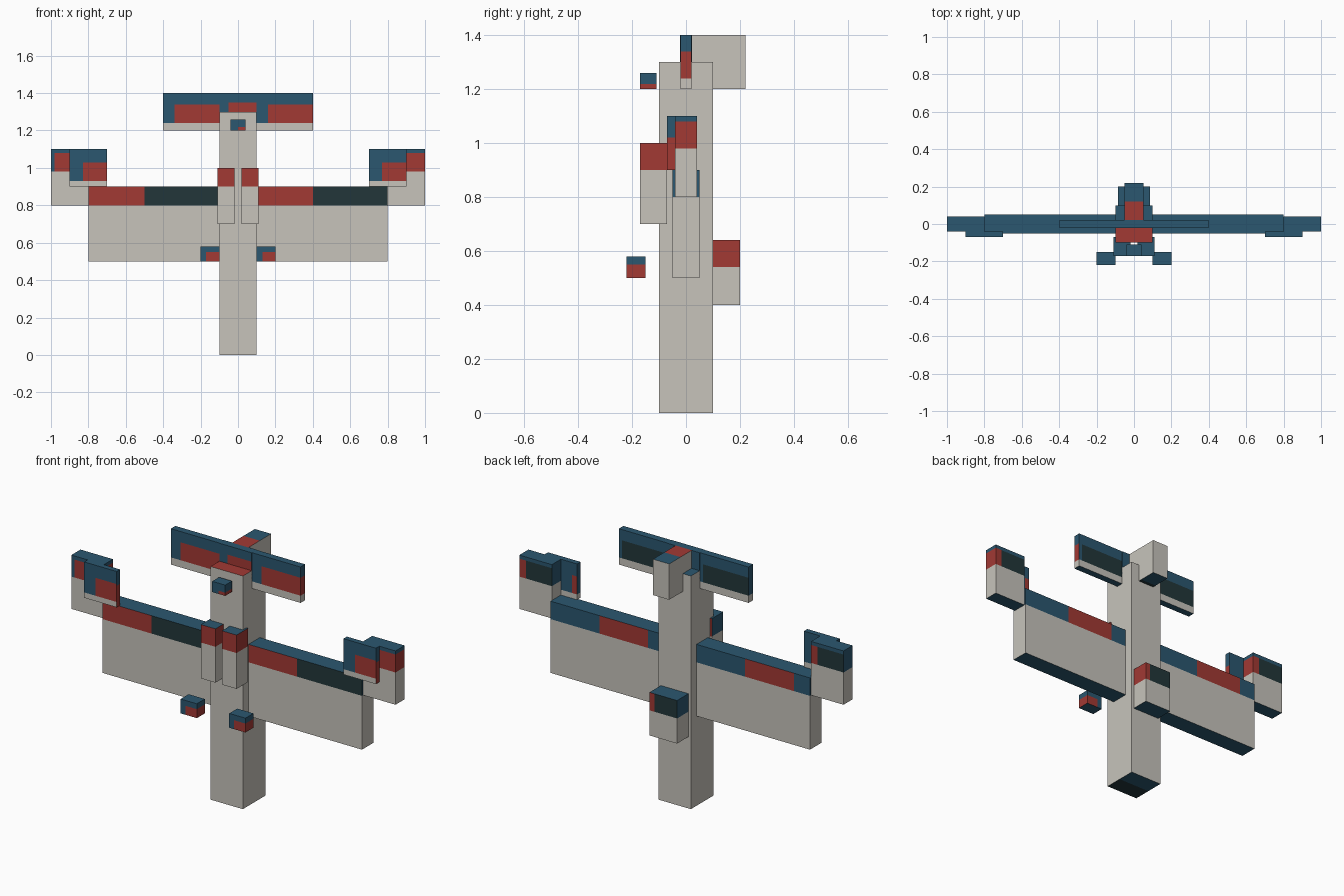
import bpy
import bmesh
from mathutils import Vector

cube = bpy.data.objects.get("Cube")
if cube:
    bpy.data.objects.remove(cube)


def material(name, r, g, b):
    m = bpy.data.materials.new(name)
    m.use_nodes = True
    m.diffuse_color = (r, g, b, 1)
    m.node_tree.nodes["Principled BSDF"].inputs["Base Color"].default_value = (r, g, b, 1)
    return m


MATS = [material("pale grey", 0.57, 0.55, 0.50),
        material("navy blue", 0.024, 0.095, 0.162),
        material("brick red", 0.36, 0.041, 0.034),
        material("dark slate", 0.016, 0.037, 0.042)]
GREY, BLUE, RED, DARK = range(4)
AXES = {"x": 0, "y": 1, "z": 2}


def part(name, corner, size, band=None, patches=()):
    """Box from its low corner. Sides are blue above the band height.
    A patch is (side, colour, u0, u1, v0, v1), measured from the low corner;
    u, v are the two axes of that side in x, y, z order."""
    corner, size = Vector(corner), Vector(size)
    rules = []
    if band is not None:
        rules += [(s, BLUE, 0, 9, band, 9) for s in ("-x", "+x", "-y", "+y")]
    rules += patches

    bm = bmesh.new()
    bmesh.ops.create_cube(bm, size=1)
    for v in bm.verts:
        v.co = Vector((v.co[i] + 0.5) * size[i] for i in range(3))

    # Cut the box along every patch border
    cuts = set()
    for side, _, u0, u1, v0, v1 in rules:
        u, v = [i for i in range(3) if i != AXES[side[1]]]
        cuts |= {(u, u0), (u, u1), (v, v0), (v, v1)}
    for axis, at in sorted(cuts):
        if 0.001 < at < size[axis] - 0.001:
            point, normal = Vector(), Vector()
            point[axis], normal[axis] = at, 1
            bmesh.ops.bisect_plane(bm, geom=bm.verts[:] + bm.edges[:] + bm.faces[:],
                                   plane_co=point, plane_no=normal)

    # Colour the faces by direction and patch
    bm.normal_update()
    for f in bm.faces:
        c = f.calc_center_median()
        k = max(range(3), key=lambda i: abs(f.normal[i]))
        facing = ("+" if f.normal[k] > 0 else "-") + "xyz"[k]
        u, v = [i for i in range(3) if i != k]
        f.material_index = BLUE if k == 2 else GREY
        for side, colour, u0, u1, v0, v1 in rules:
            if side == facing and u0 <= c[u] <= u1 and v0 <= c[v] <= v1:
                f.material_index = colour

    mesh = bpy.data.meshes.new(name)
    bm.to_mesh(mesh)
    bm.free()
    for m in MATS:
        mesh.materials.append(m)
    obj = bpy.data.objects.new(name, mesh)
    obj.location = corner
    bpy.context.collection.objects.link(obj)
    return obj


def pair(name, right_x, left_x, y, z, size, band, patches):
    part("right_" + name, (right_x, y, z), size, band, patches)
    part("left_" + name, (left_x, y, z), size, band, patches)


# Fuselage column
part("fuselage", (-0.1, -0.1, 0), (0.2, 0.2, 1.3), None,
     [("+z", RED, 0, 1, 0, 0.1), ("-z", DARK, 0, 1, 0, 0.1)])

# Main wings
pair("wing", -0.8, 0.1, -0.05, 0.5, (0.7, 0.1, 0.4), 0.3,
     [("-y", RED, 0, 0.3, 0.3, 1), ("-y", DARK, 0.3, 1, 0.3, 1),
      ("+y", RED, 0.1, 0.4, 0.3, 1)])

# Wing tip blocks and the thin plates in front of them
pair("wing_tip", -1.0, 0.8, -0.04, 0.8, (0.2, 0.08, 0.3), 0.18,
     [("-y", RED, 0.02, 1, 0.18, 0.28), ("+x", RED, 0, 1, 0.18, 0.28),
      ("+y", DARK, 0, 0.16, 0.18, 0.28), ("+y", RED, 0.16, 1, 0.18, 0.28)])
pair("tip_plate", -0.9, 0.7, -0.07, 0.9, (0.2, 0.03, 0.2), 0.03,
     [("-y", RED, 0.07, 1, 0.03, 0.13), ("+x", RED, 0, 1, 0, 0.12),
      ("+y", RED, 0, 0.03, 0.03, 0.13)])

# Tail plane in three sections, with the fin behind it
pair("tail_plane", -0.4, 0.1, -0.02, 1.2, (0.3, 0.04, 0.2), 0.04,
     [("-y", RED, 0.06, 1, 0.04, 0.14), ("+x", RED, 0, 1, 0.04, 0.14),
      ("+y", DARK, 0, 0.28, 0.04, 0.14)])
part("tail_centre", (-0.1, -0.022, 1.2), (0.2, 0.044, 0.2), 0.05,
     [("-y", RED, 0.05, 1, 0.05, 0.15)])
part("tail_fin", (-0.05, 0.02, 1.2), (0.1, 0.2, 0.2), None,
     [("+z", RED, 0, 1, 0, 0.1), ("-z", DARK, 0, 1, 0, 0.1)])

# Front cannons
pair("cannon", -0.11, 0.02, -0.17, 0.7, (0.09, 0.1, 0.3), 0.2,
     [("-y", RED, 0, 1, 0.2, 1), ("+x", RED, 0, 1, 0.2, 1),
      ("+y", RED, 0, 1, 0.2, 1)])

# Rear engine
part("rear_engine", (-0.085, 0.1, 0.4), (0.17, 0.1, 0.24), 0.14,
     [("+x", RED, 0, 1, 0.14, 1), ("+y", DARK, 0, 0.14, 0.14, 1),
      ("+y", RED, 0.14, 1, 0.14, 1)])

# Small floating pods and nose sensor
pair("pod", -0.2, 0.1, -0.22, 0.5, (0.1, 0.07, 0.08), 0,
     [("-y", RED, 0.03, 1, 0, 0.05), ("+x", RED, 0, 1, 0, 0.05),
      ("+y", RED, 0.03, 1, 0, 0.05)])
part("nose_sensor", (-0.04, -0.17, 1.2), (0.08, 0.06, 0.06), 0,
     [("-y", RED, 0.04, 1, 0, 0.018), ("+x", RED, 0, 1, 0, 0.018)])
